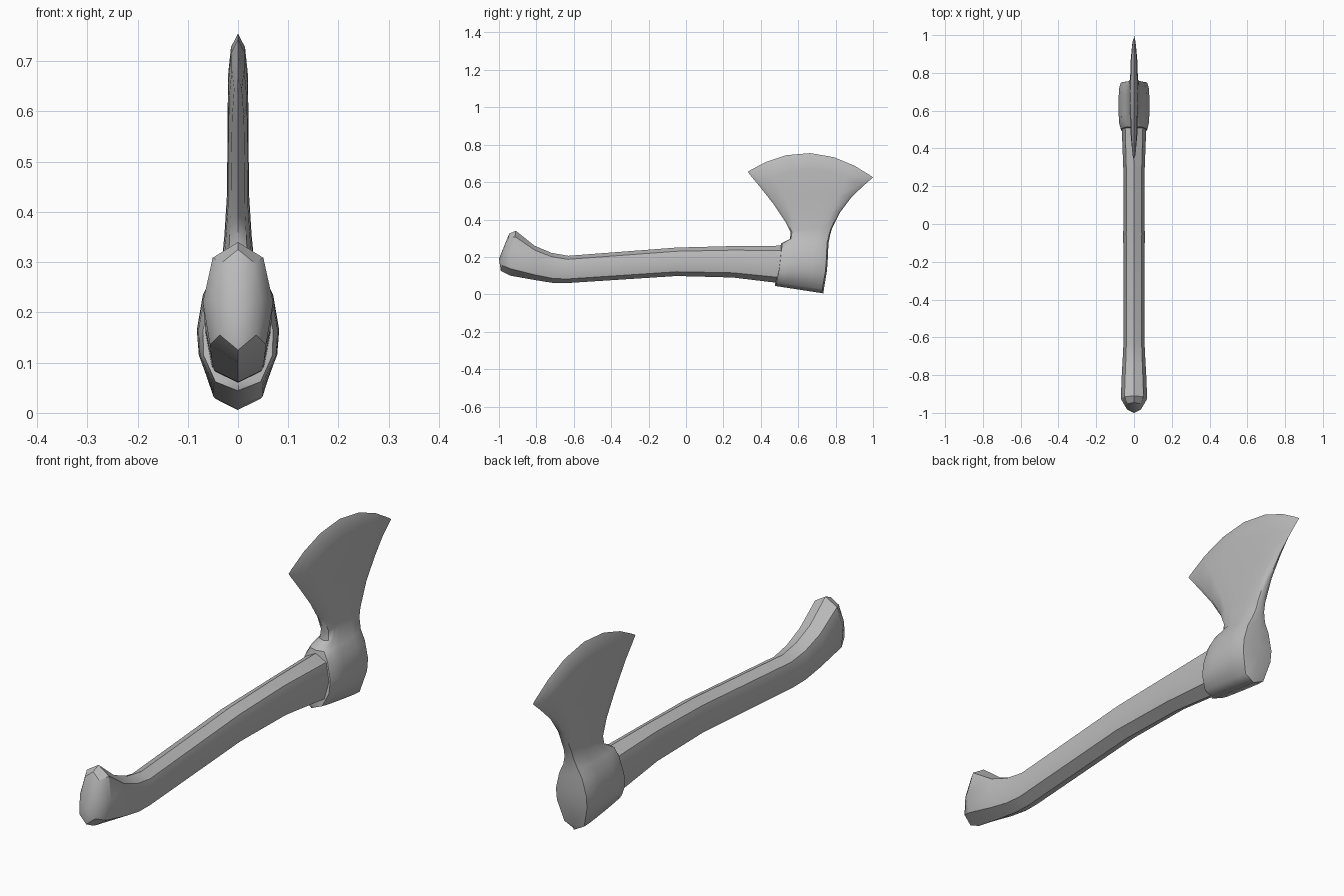
import bpy, bmesh, math
from mathutils import Vector

cube = bpy.data.objects.get("Cube")
if cube:
    bpy.data.objects.remove(cube)

grey = bpy.data.materials.new("plain grey")
grey.use_nodes = True
grey.diffuse_color = (0.5, 0.5, 0.5, 1)
grey.node_tree.nodes["Principled BSDF"].inputs["Base Color"].default_value = grey.diffuse_color


def loft(name, rings, caps=(), angle=35):
    """Skin closed rings of equal length; caps are (ring index, tip point)."""
    bm = bmesh.new()
    rows = [[bm.verts.new(p) for p in ring] for ring in rings]
    n = len(rows[0])
    for a, b in zip(rows, rows[1:]):
        for i in range(n):
            j = (i + 1) % n
            bm.faces.new((a[i], a[j], b[j], b[i]))
    for index, tip in caps:
        v = bm.verts.new(tip)
        for i in range(n):
            bm.faces.new((rows[index][i], rows[index][(i + 1) % n], v))
    bmesh.ops.remove_doubles(bm, verts=bm.verts, dist=0.0005)
    bmesh.ops.recalc_face_normals(bm, faces=bm.faces)
    mesh = bpy.data.meshes.new(name)
    bm.to_mesh(mesh)
    bm.free()
    mesh.materials.append(grey)
    ob = bpy.data.objects.new(name, mesh)
    bpy.context.collection.objects.link(ob)
    bpy.ops.object.select_all(action='DESELECT')
    bpy.context.view_layer.objects.active = ob
    ob.select_set(True)
    bpy.ops.object.shade_smooth_by_angle(angle=math.radians(angle))
    return ob


# Handle: pointed oval sections from (bottom y, z), (top y, z), half width
handle = [
    (-0.99, 0.125, -0.945, 0.325, 0.045),
    (-0.94, 0.10, -0.91, 0.34, 0.07),
    (-0.80, 0.075, -0.81, 0.26, 0.065),
    (-0.71, 0.061, -0.72, 0.222, 0.06),
    (-0.64, 0.06, -0.63, 0.206, 0.056),
    (-0.05, 0.098, -0.05, 0.25, 0.057),
    (0.25, 0.09, 0.25, 0.258, 0.055),
    (0.50, 0.06, 0.52, 0.26, 0.065),
    (0.60, 0.06, 0.60, 0.25, 0.06),
]
section = [(0, 0), (0.8, 0.15), (1, 0.5), (0.72, 0.87)]


def handle_ring(yb, zb, yt, zt, w):
    half = [(w * u, yb + (yt - yb) * t, zb + (zt - zb) * t) for u, t in section]
    return half + [(0, yt, zt)] + [(-x, y, z) for x, y, z in half[:0:-1]]


loft("handle", [handle_ring(*r) for r in handle],
     [(0, (0, -1.0, 0.19)), (-1, (0, 0.6, 0.15))])

# Head: front (y, z), back (y, z), half width, arch height, corner fullness
head = [
    (0.475, 0.045, 0.735, 0.005, 0.0, 0.0, 0.9),
    (0.476, 0.063, 0.737, 0.027, 0.05, 0.0, 0.9),
    (0.487, 0.115, 0.752, 0.115, 0.078, 0.0, 0.88),
    (0.495, 0.165, 0.757, 0.165, 0.082, 0.0, 0.85),
    (0.502, 0.235, 0.76, 0.235, 0.07, 0.0, 0.75),
    (0.508, 0.272, 0.762, 0.275, 0.05, 0.0, 0.65),
    (0.555, 0.295, 0.77, 0.315, 0.031, 0.01, 0.65),
    (0.56, 0.33, 0.78, 0.35, 0.027, 0.015, 0.65),
    (0.53, 0.39, 0.825, 0.44, 0.022, 0.02, 0.65),
    (0.47, 0.48, 0.885, 0.52, 0.021, 0.04, 0.65),
    (0.395, 0.575, 0.945, 0.577, 0.02, 0.095, 0.6),
    (0.347, 0.633, 0.986, 0.613, 0.014, 0.105, 0.55),
    (0.33, 0.655, 1.0, 0.625, 0.0, 0.115, 0.5),
]
stations = [-0.94, -0.7, -0.38, 0, 0.38, 0.7, 0.94]


def head_ring(yf, zf, yb, zb, w, arch, corner):
    front, back = Vector((0, yf, zf)), Vector((0, yb, zb))
    side = []
    for s in stations:
        p = front.lerp(back, (s + 1) / 2)
        p.z += arch * (1 - s * s)
        p.x = w * (corner if abs(s) > 0.9 else 1 - (1 - corner) * 0.5 * s * s)
        side.append(p)
    return [front] + side + [back] + [Vector((-p.x, p.y, p.z)) for p in reversed(side)]


loft("axe_head", [head_ring(*r) for r in head], angle=50)
